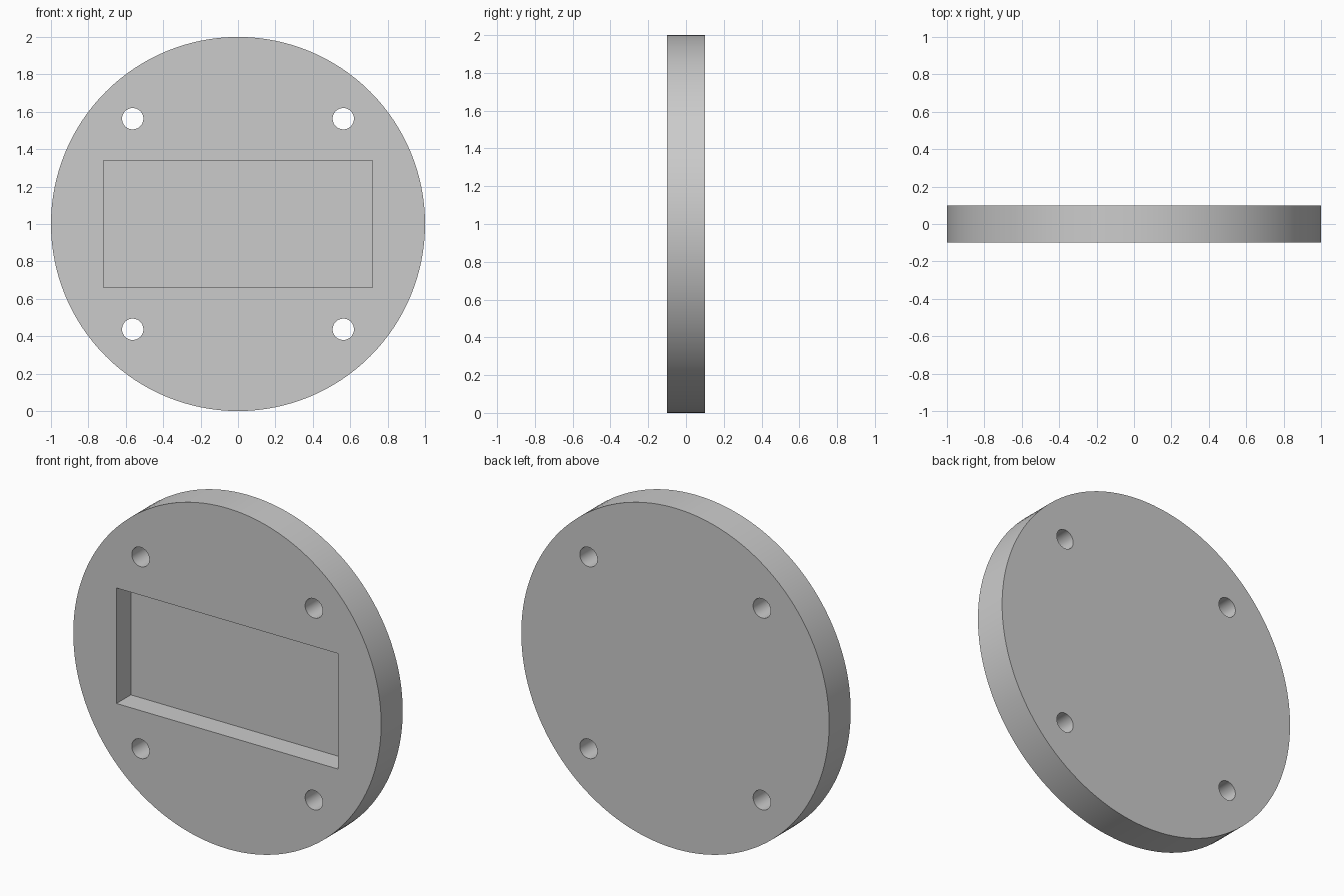
import bpy
from math import radians, pi

default = bpy.data.objects.get("Cube")
if default:
    bpy.data.objects.remove(default, do_unlink=True)

RADIUS, THICK = 1.0, 0.2
HOLE_R, HOLE_POS = 0.057, 0.563
POCKET_W, POCKET_H, POCKET_DEPTH = 1.438, 0.678, 0.133

grey = bpy.data.materials.new("plain_grey")
grey.use_nodes = True
colour = (0.6, 0.6, 0.6, 1)
grey.diffuse_color = colour
grey.node_tree.nodes["Principled BSDF"].inputs["Base Color"].default_value = colour


def cylinder(name, radius, depth, x, z, sides):
    """Cylinder whose axis runs front to back."""
    bpy.ops.mesh.primitive_cylinder_add(vertices=sides, radius=radius, depth=depth,
                                        location=(x, 0, z), rotation=(pi / 2, 0, 0))
    obj = bpy.context.object
    obj.name = name
    bpy.ops.object.transform_apply(location=True, rotation=True, scale=True)
    obj.data.materials.append(grey)
    return obj


# Round plate
plate = cylinder("round_plate", RADIUS, THICK, 0, RADIUS, 128)

# Four bolt holes
cutters = [cylinder("hole_cutter", HOLE_R, THICK * 2, sx * HOLE_POS, RADIUS + sz * HOLE_POS, 48)
           for sx in (-1, 1) for sz in (-1, 1)]

# Rectangular pocket, open to the front only
bpy.ops.mesh.primitive_cube_add(size=1, location=(0, -THICK / 2, RADIUS))
pocket = bpy.context.object
pocket.name = "pocket_cutter"
pocket.scale = (POCKET_W, POCKET_DEPTH * 2, POCKET_H)
bpy.ops.object.transform_apply(location=False, rotation=False, scale=True)
pocket.data.materials.append(grey)
cutters.append(pocket)

# Cut the plate, then drop the cutters
bpy.ops.object.select_all(action="DESELECT")
plate.select_set(True)
bpy.context.view_layer.objects.active = plate
for cutter in cutters:
    cutter.hide_render = True
    cut = plate.modifiers.new("cut", "BOOLEAN")
    cut.operation = "DIFFERENCE"
    cut.solver = "EXACT"
    cut.object = cutter
    bpy.ops.object.modifier_apply(modifier=cut.name)
for cutter in cutters:
    bpy.data.objects.remove(cutter, do_unlink=True)

# Smooth rim and bores with crisp edges
bpy.ops.object.shade_smooth_by_angle(angle=radians(30))
